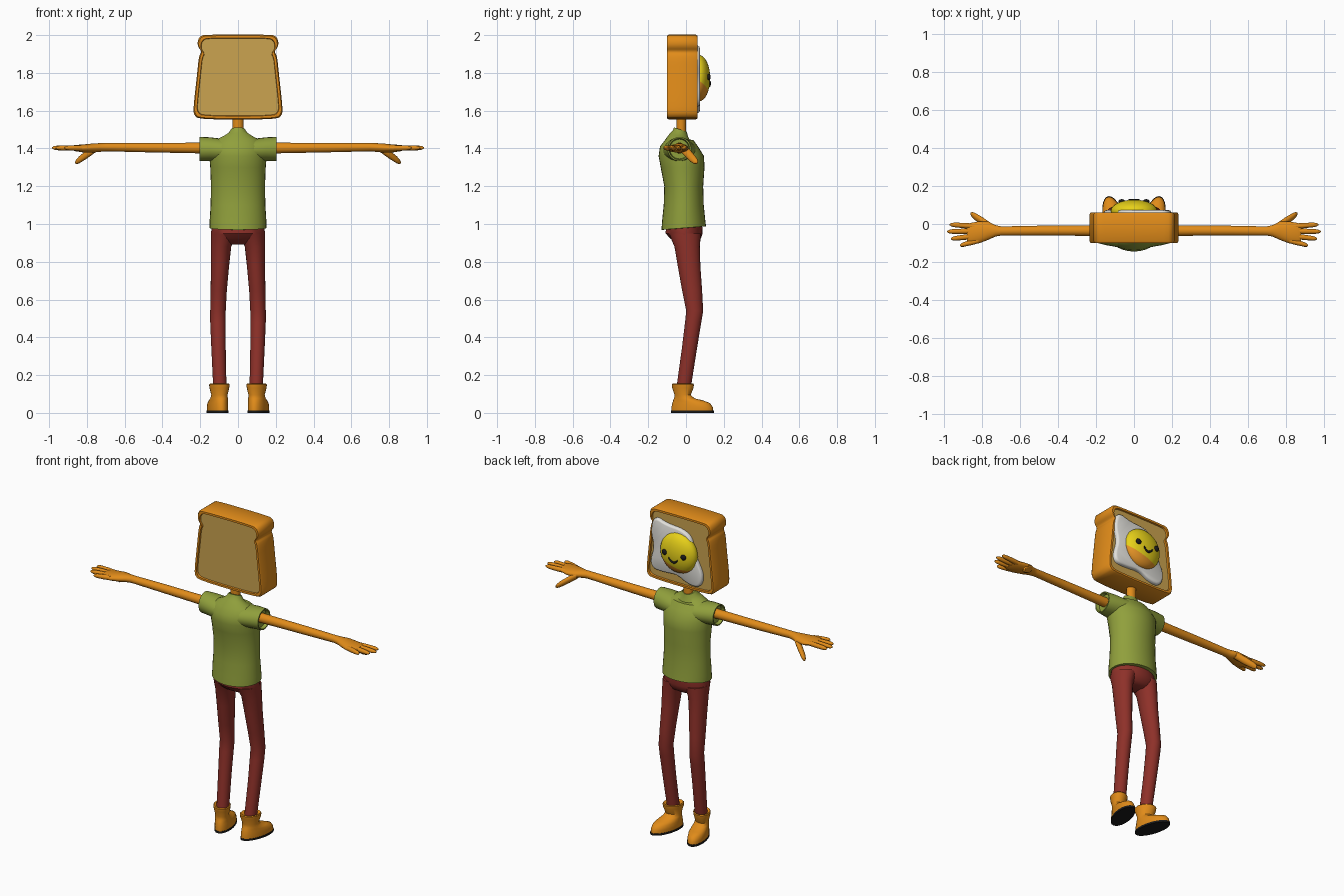
import bpy, bmesh, math
from mathutils import Vector

cube = bpy.data.objects.get("Cube")
if cube:
    bpy.data.objects.remove(cube)


def material(name, *rgb):
    m = bpy.data.materials.new(name)
    m.use_nodes = True
    m.diffuse_color = (*rgb, 1)
    m.node_tree.nodes["Principled BSDF"].inputs["Base Color"].default_value = (*rgb, 1)
    return m


crust = material("crust_orange", .75, .26, .01)
crumb = material("bread_tan", .6, .37, .08)
green = material("shirt_green", .28, .35, .045)
red = material("trouser_red", .27, .03, .022)
yellow = material("yolk_yellow", .83, .66, .01)
shade = material("yolk_orange", .8, .3, .02)
white = material("egg_white", .75, .74, .7)
black = material("black", .01, .01, .01)


def finish(name, bm, mats, mirror=False, angle=40):
    bmesh.ops.recalc_face_normals(bm, faces=bm.faces)
    mesh = bpy.data.meshes.new(name)
    bm.to_mesh(mesh)
    bm.free()
    for m in mats:
        mesh.materials.append(m)
    mesh.shade_smooth()
    mesh.set_sharp_from_angle(angle=math.radians(angle))
    ob = bpy.data.objects.new(name, mesh)
    bpy.context.collection.objects.link(ob)
    if mirror:
        ob.modifiers.new("Mirror", 'MIRROR').use_axis = (True, False, False)
    return ob


def skin(name, rings, mats, mirror=False, tweak=None, cap=0):
    """Join equal rings of points into a closed surface."""
    bm = bmesh.new()
    loops = [[bm.verts.new(p) for p in r] for r in rings]
    n = len(loops[0])
    for a, b in zip(loops, loops[1:]):
        for i in range(n):
            j = (i + 1) % n
            bm.faces.new((a[i], a[j], b[j], b[i]))
    for end in (loops[0], loops[-1]):
        bm.faces.new(end).material_index = cap
    if tweak:
        for v in bm.verts:
            tweak(v.co)
    return finish(name, bm, mats, mirror)


def loft(name, sections, mat, axis='z', sides=24, **kw):
    """Sections are (x, y, z, radius, radius), ellipses across the axis."""
    rings = []
    for x, y, z, a, b in sections:
        ring = []
        for i in range(sides):
            t = math.tau * i / sides
            c, s = a * math.cos(t), b * math.sin(t)
            off = (c, s, 0) if axis == 'z' else (0, c, s)
            ring.append(Vector((x, y, z)) + Vector(off))
        rings.append(ring)
    return skin(name, rings, [mat], **kw)


def soften(points, rounds):
    """Corner cutting on a closed outline."""
    for _ in range(rounds):
        out = []
        for p, q in zip(points, points[1:] + points[:1]):
            out += [p.lerp(q, .25), p.lerp(q, .75)]
        points = out
    return points


def slab(name, outline, steps, centre_z, mats, cap=0):
    """Sweep an (x, z) outline along y; steps are (y, scale)."""
    mid = Vector((0, centre_z))
    rings = []
    for y, k in steps:
        pts = [mid + (p - mid) * k for p in outline]
        rings.append([(p.x, y, p.y) for p in pts])
    return skin(name, rings, mats, cap=cap)


# Bread slice head with recessed crumb on both sides
half = [(.17, 2.003), (.2, 1.995), (.214, 1.97), (.213, 1.94), (.192, 1.913),
        (.207, 1.89), (.216, 1.8), (.236, 1.62), (.234, 1.575), (.2, 1.553)]
bread = [Vector(p) for p in half] + [Vector((-x, z)) for x, z in reversed(half)]
slab("bread_head", soften(bread, 2),
     [(-.09, .91), (-.1, .92), (-.1, .975), (-.09, 1), (.05, 1), (.06, .975), (.06, .92), (.05, .91)],
     1.777, [crust, crumb], cap=1)

# Fried egg white
blob = [(.175, 1.955), (.093, 1.925), (-.02, 1.92), (-.085, 1.88), (-.09, 1.81), (-.125, 1.745),
        (-.165, 1.66), (-.14, 1.585), (-.06, 1.59), (.01, 1.63), (.11, 1.62), (.19, 1.625),
        (.2, 1.68), (.172, 1.765), (.2, 1.86)]
slab("egg_white", soften([Vector(p) for p in blob], 2),
     [(.045, 1), (.063, 1), (.07, .975), (.073, .93)], 1.77, [white])

# Yolk dome with an orange lower edge
YOLK = Vector((0, .068, 1.772))
RADIUS, BULGE = .123, .06


def ball(name, centre, size, mats, cut=None):
    bm = bmesh.new()
    bmesh.ops.create_uvsphere(bm, u_segments=32, v_segments=16, radius=1)
    for v in bm.verts:
        v.co = Vector(a * b for a, b in zip(v.co, size)) + centre
    if cut:
        point, normal = cut
        bmesh.ops.bisect_plane(bm, geom=bm.verts[:] + bm.edges[:] + bm.faces[:],
                               plane_co=point, plane_no=normal)
        for f in bm.faces:
            f.material_index = int((f.calc_center_median() - point).dot(normal) > 0)
    return finish(name, bm, mats)


def on_yolk(x, z):
    d = (x * x + (z - YOLK.z) ** 2) / RADIUS ** 2
    return Vector((x, YOLK.y + BULGE * math.sqrt(1 - d), z))


ball("yolk", YOLK, (RADIUS, BULGE, RADIUS), [yellow, shade],
     (Vector((0, .11, 1.7)), Vector((.3, -.5, -1))))

# Face on the yolk
for side, x in (("right", -.065), ("left", .065)):
    ball(side + "_eye", on_yolk(x, 1.778), (.017, .012, .017), [black])
smile = []
for i in range(9):
    t = i / 4 - 1
    smile.append((*on_yolk(.03 * t, 1.732 + .02 * t * t), .006, .007))
loft("smile", smile, black, 'x', 10)

# Neck
loft("neck", [(0, -.025, z, .029, .026) for z in (1.45, 1.58)], crust)


# Shirt body with tilted hem and collar, and hollow sleeves
def shirt_tilt(co):
    if co.z < .99:
        co.z += .08 * (co.y + .01)
    elif co.z > 1.46:
        co.z -= .35 * (co.y + .03)


loft("shirt", [(0, -.012, .978, .14, .108), (0, -.012, .979, .15, .118), (0, -.012, 1.02, .15, .114),
               (0, -.012, 1.1, .145, .106), (0, -.012, 1.2, .143, .103), (0, -.018, 1.3, .147, .116),
               (0, -.025, 1.36, .152, .12), (0, -.037, 1.41, .148, .101), (0, -.036, 1.445, .12, .075),
               (0, -.033, 1.462, .075, .052), (0, -.03, 1.48, .05, .04), (0, -.03, 1.5, .038, .034)],
     green, sides=32, tweak=shirt_tilt)
loft("sleeves", [(.07, -.035, 1.39, .09, .06), (.15, -.035, 1.396, .076, .063),
                 (.205, -.035, 1.397, .062, .064), (.205, -.035, 1.397, .055, .057),
                 (.185, -.035, 1.397, .05, .052)], green, 'x', mirror=True)

# Arms running into flat palms
loft("arms", [(.15, -.035, 1.402, .03, .029), (.3, -.035, 1.403, .027, .027),
              (.5, -.035, 1.405, .026, .025), (.7, -.037, 1.407, .024, .022),
              (.73, -.036, 1.405, .03, .023), (.77, -.036, 1.402, .048, .024),
              (.82, -.045, 1.4, .058, .021), (.865, -.05, 1.402, .055, .016),
              (.88, -.05, 1.403, .045, .01)], crust, 'x', mirror=True)


# Fingers and thumbs with rounded tips
def digit(name, base, tip, r):
    base, tip = Vector(base), Vector(tip)
    rows = [(*base.lerp(tip, t), r * k, r * k)
            for t, k in ((0, 1), (.4, 1.05), (.8, .9), (.93, .65), (1, .2))]
    loft(name, rows, crust, 'x', 12, mirror=True)


for name, x, y, tip_x, tip_y in (("index", .84, -.012, .973, -.003), ("middle", .85, -.038, .985, -.04),
                                 ("ring", .85, -.065, .965, -.078), ("little", .82, -.088, .918, -.113)):
    digit(name + "_fingers", (x, y, 1.402), (tip_x, tip_y, 1.403), .0135)
digit("thumbs", (.755, -.015, 1.4), (.862, .055, 1.325), .021)

# Trousers
loft("trouser_hips", [(0, -.01, 1, .135, .095), (0, -.01, .95, .144, .098), (0, -.003, .925, .14, .082),
                      (0, .003, .905, .115, .062), (0, .005, .892, .07, .04)], red)
loft("trouser_legs", [(.075, -.006, .95, .068, .085), (.09, .006, .88, .054, .067),
                      (.095, .016, .78, .048, .06), (.102, .032, .65, .043, .053),
                      (.106, .046, .54, .041, .045), (.106, .038, .48, .041, .043),
                      (.103, .018, .34, .038, .04), (.096, -.013, .13, .035, .038)], red, mirror=True)


# Boots with turned-out toes and dark soles
def toe_out(co):
    co.x += .2 * (co.y + .02)


def boot_part(name, rows, mat):
    sections = [(.098, (back + front) / 2, z, w, (front - back) / 2) for z, back, front, w in rows]
    loft(name, sections, mat, mirror=True, tweak=toe_out)


boot_part("boots", [(.145, -.05, .02, .036), (.155, -.07, .038, .049), (.15, -.075, .042, .053),
                    (.132, -.073, .04, .051), (.095, -.06, .025, .042), (.077, -.063, .045, .045),
                    (.066, -.068, .09, .048), (.052, -.072, .127, .051), (.03, -.077, .142, .053),
                    (.01, -.078, .144, .052)], crust)
boot_part("soles", [(.012, -.08, .147, .054), (0, -.08, .147, .054)], black)
